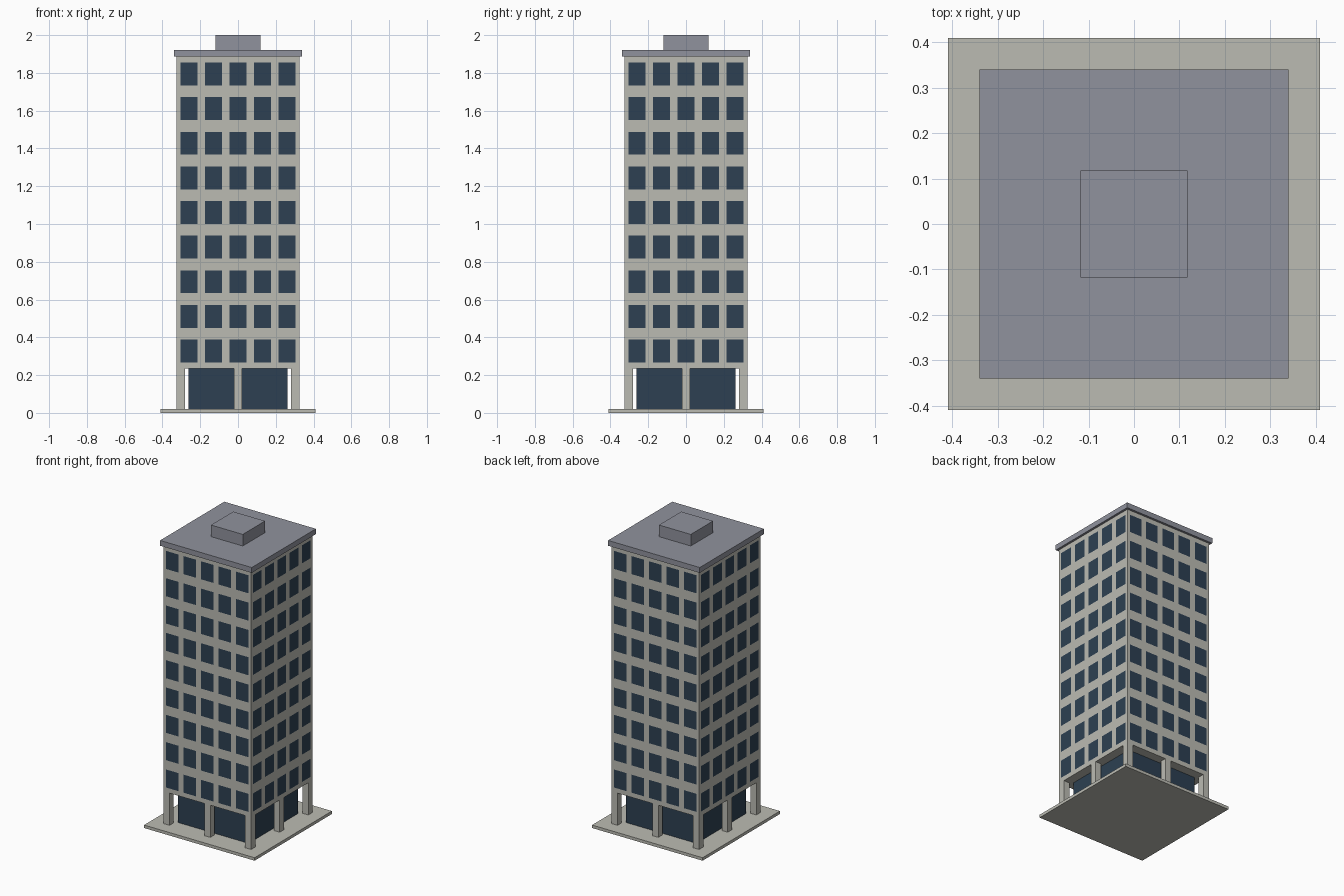
import bpy
import bmesh
from mathutils import Vector

cube = bpy.data.objects.get("Cube")
if cube:
    bpy.data.objects.remove(cube, do_unlink=True)


def make_material(name, rgb):
    mat = bpy.data.materials.new(name)
    mat.use_nodes = True
    color = (*rgb, 1.0)
    mat.diffuse_color = color
    mat.node_tree.nodes["Principled BSDF"].inputs["Base Color"].default_value = color
    return mat


concrete = make_material("pale_concrete", (0.50, 0.50, 0.45))
roofing = make_material("grey_roofing", (0.28, 0.29, 0.34))
glass = make_material("dark_blue_glass", (0.026, 0.051, 0.084))


def box(name, half, bottom, top, mat, x=0.0, y=0.0):
    """Square-plan box between two heights."""
    bm = bmesh.new()
    bmesh.ops.create_cube(bm, size=1.0)
    bmesh.ops.scale(bm, verts=bm.verts, vec=(2 * half, 2 * half, top - bottom))
    bmesh.ops.translate(bm, verts=bm.verts, vec=(x, y, (top + bottom) / 2))
    mesh = bpy.data.meshes.new(name)
    bm.to_mesh(mesh)
    bm.free()
    mesh.materials.append(mat)
    obj = bpy.data.objects.new(name, mesh)
    bpy.context.collection.objects.link(obj)
    return obj


# Main levels and window layout
HALF = 0.325
BASE_TOP, TOWER_BOTTOM, TOWER_TOP = 0.02, 0.236, 1.886
BAYS, FLOORS = 5, 9
BAY = 2 * HALF / BAYS
FLOOR = (TOWER_TOP - TOWER_BOTTOM) / FLOORS
WIN_W, WIN_H = 0.7 * BAY, 0.66 * FLOOR

bay_centers = [-HALF + BAY * (i + 0.5) for i in range(BAYS)]
floor_centers = [TOWER_BOTTOM + FLOOR * (i + 0.5) for i in range(FLOORS)]

# Ground slab and recessed glass lobby
box("ground_slab", 0.41, 0.0, BASE_TOP, concrete)
box("lobby", 0.262, BASE_TOP, TOWER_BOTTOM, glass)

# Columns at the corners and the middle of each side
COL = 0.022
reach = HALF - COL
for ix in (-1, 0, 1):
    for iy in (-1, 0, 1):
        if ix or iy:
            box("column", COL, BASE_TOP, TOWER_BOTTOM, concrete, ix * reach, iy * reach)

# Tower with flush windows cut into its walls
tower = box("tower", HALF, TOWER_BOTTOM, TOWER_TOP, concrete)
tower.data.materials.append(glass)
bm = bmesh.new()
bm.from_mesh(tower.data)


def cut(axis, centers, size):
    normal = Vector((0, 0, 0))
    normal[axis] = 1
    for c in centers:
        for side in (-0.5, 0.5):
            bmesh.ops.bisect_plane(bm, geom=bm.verts[:] + bm.edges[:] + bm.faces[:],
                                   plane_co=normal * (c + side * size), plane_no=normal)


cut(0, bay_centers, WIN_W)
cut(1, bay_centers, WIN_W)
cut(2, floor_centers, WIN_H)


def inside(value, centers, size):
    return any(abs(value - c) < size / 2 for c in centers)


bm.normal_update()
for face in bm.faces:
    if abs(face.normal.z) < 0.5:
        mid = face.calc_center_median()
        along = mid.y if abs(face.normal.x) > 0.5 else mid.x
        if inside(along, bay_centers, WIN_W) and inside(mid.z, floor_centers, WIN_H):
            face.material_index = 1
bm.to_mesh(tower.data)
bm.free()

# Roof slab and plant room
box("roof_slab", 0.34, TOWER_TOP, 1.922, roofing)
box("plant_room", 0.118, 1.922, 2.0, roofing)
